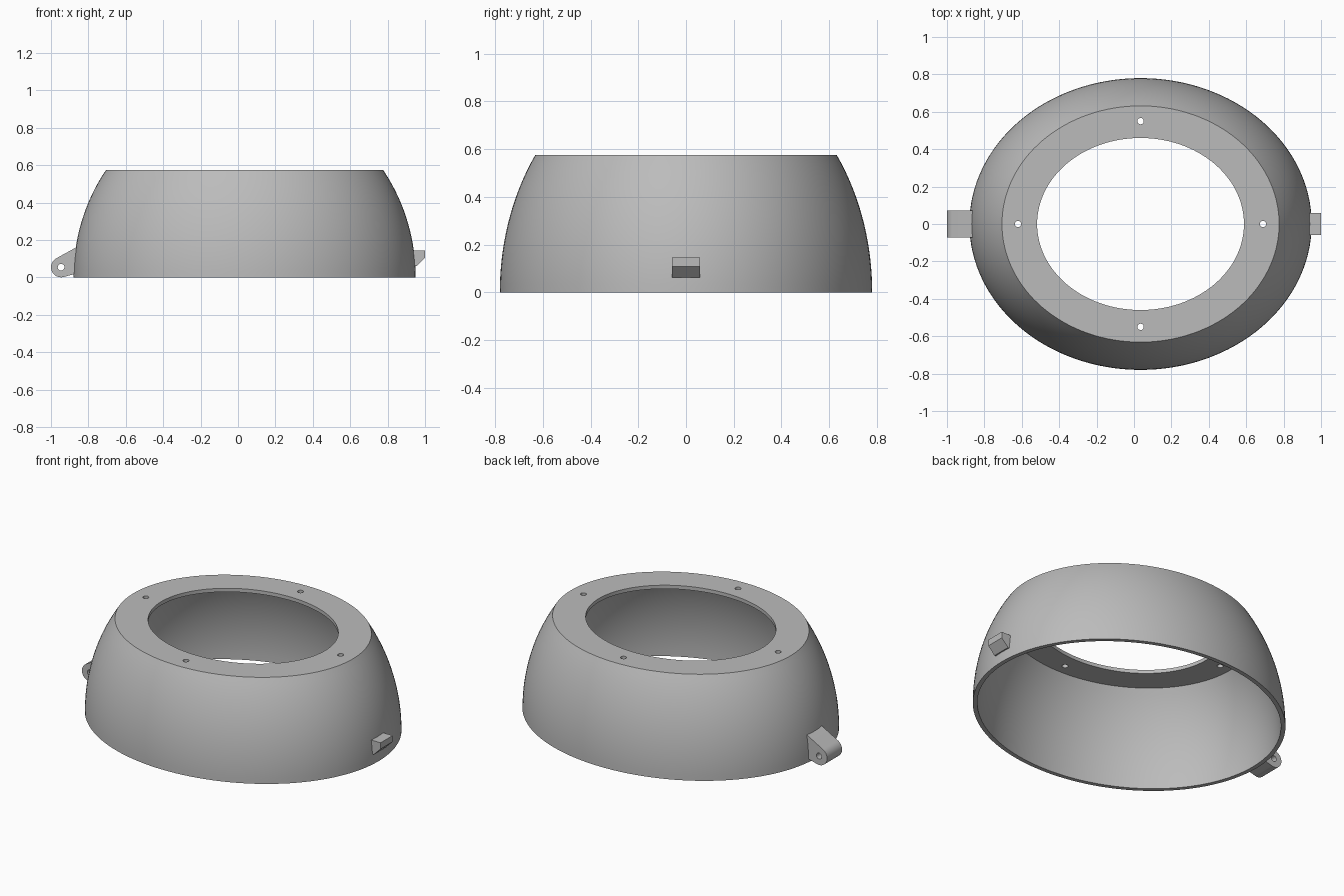
import bpy, bmesh, math
from mathutils import Matrix

CX, RX, RY, RZ = 0.035, 0.915, 0.78, 0.98   # outer ellipsoid
TOP, WALL, PLATE = 0.575, 0.025, 0.022
SEG = 128

if "Cube" in bpy.data.objects:
    bpy.data.objects.remove(bpy.data.objects["Cube"])

grey = bpy.data.materials.new("plain grey")
grey.use_nodes = True
grey.diffuse_color = (0.5, 0.5, 0.5, 1)
grey.node_tree.nodes["Principled BSDF"].inputs["Base Color"].default_value = (0.5, 0.5, 0.5, 1)


def finish(name, bm):
    bmesh.ops.recalc_face_normals(bm, faces=bm.faces)
    mesh = bpy.data.meshes.new(name)
    bm.to_mesh(mesh)
    bm.free()
    obj = bpy.data.objects.new(name, mesh)
    bpy.context.collection.objects.link(obj)
    mesh.materials.append(grey)
    return obj


def smooth(obj):
    bpy.ops.object.select_all(action='DESELECT')
    obj.select_set(True)
    bpy.context.view_layer.objects.active = obj
    bpy.ops.object.shade_smooth_by_angle(angle=math.radians(25))


def drill(obj, spots, radius, depth, turn=Matrix()):
    """Cut round holes through an object."""
    bm = bmesh.new()
    for spot in spots:
        bmesh.ops.create_cone(bm, cap_ends=True, segments=24, radius1=radius, radius2=radius,
                              depth=depth, matrix=Matrix.Translation(spot) @ turn)
    cutter = finish("hole_cutter", bm)
    cutter.hide_render = True
    mod = obj.modifiers.new("holes", 'BOOLEAN')
    mod.operation, mod.solver, mod.object = 'DIFFERENCE', 'EXACT', cutter
    bpy.context.view_layer.objects.active = obj
    bpy.ops.object.modifier_apply(modifier=mod.name)
    bpy.data.objects.remove(cutter)


def loft(name, profile):
    """Closed loop of (x radius, y radius, z) swept round the ellipse."""
    bm = bmesh.new()
    rings = []
    for rx, ry, z in profile:
        angles = [2 * math.pi * i / SEG for i in range(SEG)]
        rings.append([bm.verts.new((CX + rx * math.cos(a), ry * math.sin(a), z)) for a in angles])
    for a, b in zip(rings, rings[1:] + rings[:1]):
        for i in range(SEG):
            j = (i + 1) % SEG
            bm.faces.new((a[i], a[j], b[j], b[i]))
    return finish(name, bm)


def dome(inset, top, steps=16):
    """Profile points up an ellipsoid from the base."""
    points = []
    for i in range(steps + 1):
        z = top * i / steps
        k = math.sqrt(1 - (z / (RZ - inset)) ** 2)
        points.append(((RX - inset) * k, (RY - inset) * k, z))
    return points


def extrude(name, outline, half):
    """Side outline of (x, z) points given a width along y."""
    bm = bmesh.new()
    face = bm.faces.new([bm.verts.new((x, -half, z)) for x, z in outline])
    grown = bmesh.ops.extrude_face_region(bm, geom=[face])["geom"]
    bmesh.ops.translate(bm, vec=(0, 2 * half, 0),
                        verts=[v for v in grown if isinstance(v, bmesh.types.BMVert)])
    return finish(name, bm)


# Domed shell with the flat mounting ring on top
opening = [(0.553, 0.46, TOP), (0.553, 0.46, TOP - PLATE)]
shell = loft("domed_shell", dome(0, TOP) + opening + dome(WALL, TOP - PLATE)[::-1])
drill(shell, [(CX + 0.655, 0, TOP), (CX - 0.655, 0, TOP), (CX, 0.55, TOP), (CX, -0.55, TOP)],
      0.017, 0.12)
smooth(shell)

# Rounded hinge lug with a pin hole
px, pz, r = -0.946, 0.055, 0.054
arc = [math.radians(118 + (285 - 118) * i / 20) for i in range(21)]
lug = extrude("hinge_lug", [(-0.862, 0.163)] + [(px + r * math.cos(a), pz + r * math.sin(a)) for a in arc]
              + [(-0.862, 0.022)], 0.072)
drill(lug, [(px, 0, pz)], 0.018, 0.4, Matrix.Rotation(math.pi / 2, 4, 'X'))
smooth(lug)

# Wedge-shaped latch catch
extrude("latch_catch", [(0.93, 0.145), (1.0, 0.145), (1.0, 0.107), (0.955, 0.062), (0.93, 0.062)], 0.058)
